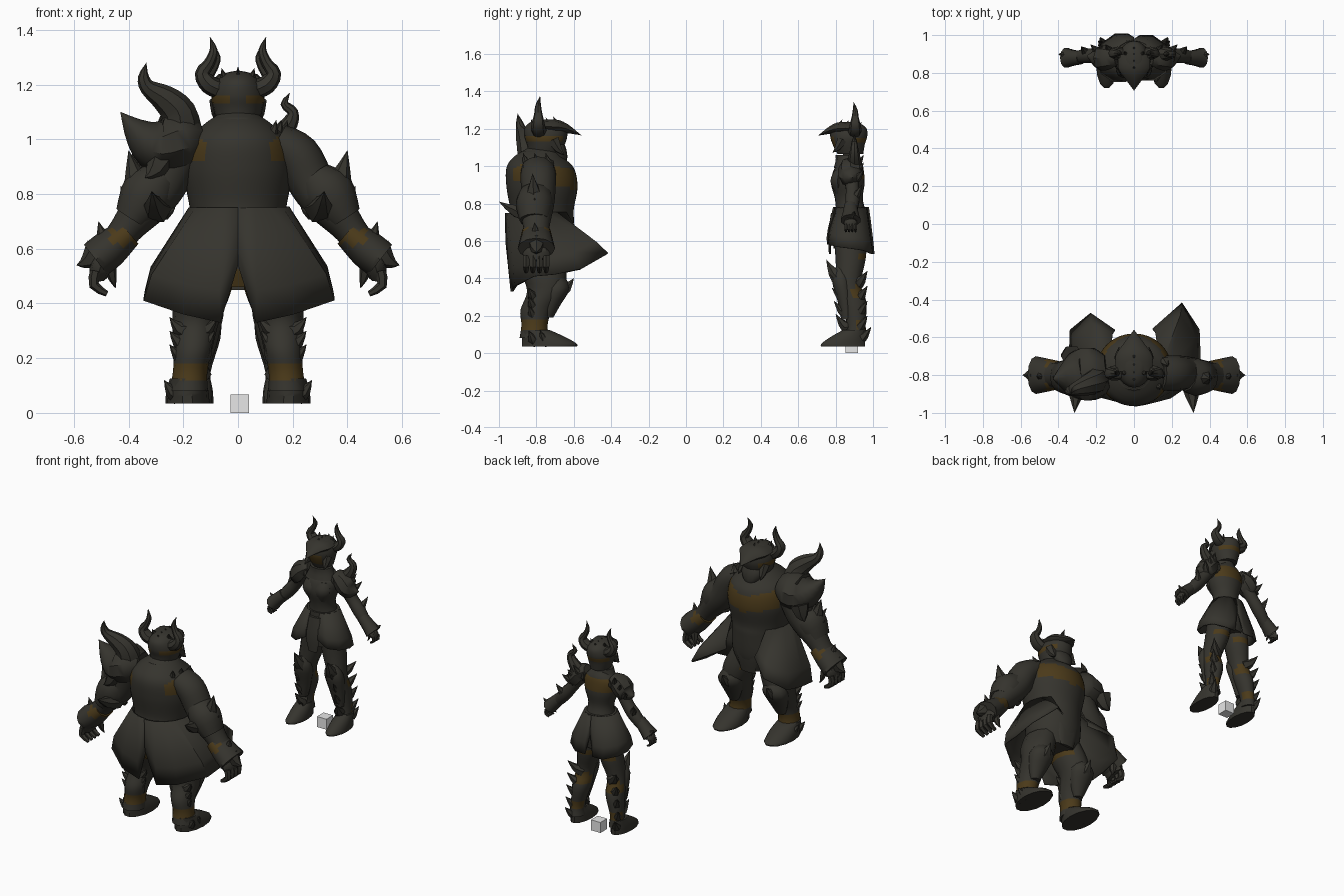
import bpy, math
from mathutils import Vector, Matrix

default = bpy.data.objects.get("Cube")
if default:
    bpy.data.objects.remove(default)


def material(name, rgb):
    mat = bpy.data.materials.new(name)
    mat.use_nodes = True
    mat.diffuse_color = (*rgb, 1)
    mat.node_tree.nodes["Principled BSDF"].inputs["Base Color"].default_value = (*rgb, 1)
    return mat


OLIVE = material("dark olive", (.036, .034, .027))
OCHRE = material("dull ochre", (.07, .042, .01))
GREY = material("light grey", (.8, .8, .8))
SIDES = (("left", 1), ("right", -1))
X, Y, Z = Vector((1, 0, 0)), Vector((0, 1, 0)), Vector((0, 0, 1))
frame = Matrix.Identity(4)
made = []


def build(name, verts, faces, paint=None):
    """Make a mesh from centimetre points in the current figure's frame."""
    mesh = bpy.data.meshes.new(name)
    mesh.from_pydata([frame @ Vector(v) for v in verts], [], faces)
    mesh.materials.append(OLIVE)
    mesh.materials.append(OCHRE)
    if paint:
        for poly in mesh.polygons:
            middle = sum((Vector(verts[i]) for i in poly.vertices), Vector()) / len(poly.vertices)
            poly.material_index = int(paint(*middle))
    obj = bpy.data.objects.new(name, mesh)
    bpy.context.collection.objects.link(obj)
    made.append(obj)
    return obj


def spline(stations, steps):
    out = []
    last = len(stations) - 1
    for i in range(last):
        p, q, r, s = (stations[min(max(k, 0), last)] for k in range(i - 1, i + 3))
        for j in range(steps):
            t = j / steps
            out.append([b + t * (c - a) / 2 + t * t * (a - 2.5 * b + 2 * c - d / 2)
                        + t ** 3 * (1.5 * (b - c) + (d - a) / 2) for a, b, c, d in zip(p, q, r, s)])
    return out + [list(stations[last])]


def loft(name, stations, side=1, sides=12, flat=False, steps=3, paint=None):
    """Skin oval rings along stations of (x, y, z, half width, half depth)."""
    path = spline([(side * s[0], *s[1:]) for s in stations], steps)
    verts, faces = [], []
    for i, (x, y, z, a, b) in enumerate(path):
        u, v = X, Y
        if not flat:
            t = (Vector(path[min(i + 1, len(path) - 1)][:3]) - Vector(path[max(i - 1, 0)][:3])).normalized()
            u = (Z if abs(t.y) > .8 else Y).cross(t).normalized()
            v = t.cross(u)
        for k in range(sides):
            w = math.tau * k / sides
            verts.append(Vector((x, y, z)) + u * max(a, .05) * math.cos(w) + v * max(b, .05) * math.sin(w))
    for i in range(len(path) - 1):
        for k in range(sides):
            n = (k + 1) % sides
            faces.append([i * sides + k, i * sides + n, (i + 1) * sides + n, (i + 1) * sides + k])
    faces.append(list(range(sides))[::-1])
    faces.append([len(verts) - sides + k for k in range(sides)])
    if flat and path[0][2] > path[-1][2]:
        faces = [f[::-1] for f in faces]
    return build(name, verts, faces, paint)


def spike(name, base, tip, radius, side=1):
    mid = [(p + q) / 2 for p, q in zip(base, tip)]
    mid[2] -= radius / 3
    loft(name, [(*base, radius, radius), (*mid, radius * .6, radius * .6), (*tip, 0, 0)],
         side, sides=6, steps=2)


def skirt(name, top, hem, side, sweep):
    """Flared coat panel from the middle of the back round to the front opening."""
    z, rx, ry = top
    rows = [[], [], []]
    for i, foot in enumerate(hem):
        w = math.radians(90 - sweep * i / (len(hem) - 1))
        head = Vector((rx * math.cos(w), ry * math.sin(w), z))
        foot = Vector(foot)
        rows[0].append(head)
        rows[1].append(head.lerp(foot, .72) + Vector((foot.x * .07, foot.y * .03, 0)))
        rows[2].append(foot)
    n = len(hem)
    verts = [(side * p.x, p.y, p.z) for row in rows for p in row]
    faces = [[r * n + i, r * n + i + 1, (r + 1) * n + i + 1, (r + 1) * n + i]
             for r in range(2) for i in range(n - 1)]
    thick = build(name, verts, faces).modifiers.new("thickness", "SOLIDIFY")
    thick.thickness = .008


def helm(who, y, z, s, paint):
    """Horned helm with a pointed visor, cheek guards and a toothed crest."""
    def at(*stations):
        return [(a * s, y + b * s, z + c * s, d * s, e * s) for a, b, c, d, e in stations]

    def point(a, b, c):
        return a * s, y + b * s, z + c * s

    loft(who + "_helm", at((0, 1, -3, 7, 8), (0, 0, 3, 9, 10), (0, 0, 8, 9.7, 11.5), (0, 0, 13, 8, 11),
                           (0, 0, 16, 5, 7), (0, 0, 17, 1, 2)), flat=True, sides=20, steps=5,
         paint=lambda px, py, pz: paint(px / s, (py - y) / s, (pz - z) / s))
    loft(who + "_visor", at((0, 3, 13, 9.5, 3.5), (0, -5, 13, 9.8, 4), (0, -11, 12, 6, 2.5), (0, -19, 8.5, 0, 0)), sides=8)
    for i in range(4):
        spike(who + "_crest_tooth", point(0, i * 4 - 7, 14), point(0, i * 4 - 4, 18.5 - i / 2), 2 * s)
    for label, side in SIDES:
        spike(f"{who}_brow_tooth_{label}", point(4, 2, 13), point(6, 5, 18), 2.5 * s, side)
        loft(f"{who}_horn_{label}", at((6, 3, 10, 3.5, 4), (10.5, 4, 12, 3.5, 4), (13, 4, 16, 2.8, 3.2),
                                       (10.5, 4, 20, 2, 2.2), (8.9, 4, 24.5, 1.5, 1.5), (10.3, 3, 29.5, 0, 0)), side, sides=8)
        spike(f"{who}_cheek_guard_{label}", point(7, -4, 6), point(8, -10, -2), 3.5 * s, side)


def hand(who, label, side, x, y, z, s):
    loft(f"{who}_palm_{label}", [(x - 3 * s, y, z + 5 * s, 3.5 * s, 5 * s), (x, y, z, 4 * s, 7 * s),
                                 (x + s, y - s, z - 4 * s, 3 * s, 6 * s)], side, sides=8)
    for i in range(4):
        q = y + (3.4 * i - 5) * s
        loft(f"{who}_finger_{label}", [(x + 2 * s, q, z - 2 * s, 1.9 * s, 1.9 * s), (x + 2.5 * s, q, z - 7 * s, 1.8 * s, 1.8 * s),
                                       (x - 2 * s, q, z - 10 * s, s, s)], side, sides=6, steps=2)
    spike(f"{who}_thumb_{label}", (x - 3 * s, y - 4 * s, z), (x - 5 * s, y - 6 * s, z - 8 * s), 2.4 * s, side)


def boot(who, label, side, x, width, toe, heel):
    y, r = (toe + heel) / 2, (heel - toe) / 2
    loft(f"{who}_boot_{label}", [(x, y, 3.5, width, r), (x, y, 5, width, r), (x, y + r / 5, 8.5, width * .95, r * .8),
                                 (x, y + r / 2, 12.5, width * .8, r * .5)], side, flat=True, sides=14)


# Heavy warrior, turned to face the slim one
frame = Matrix.Translation((0, -.78, 0)) @ Matrix.Rotation(math.pi, 4, "Z") @ Matrix.Scale(.01, 4)
loft("heavy_torso", [(0, -1, 46, 13, 13), (0, -1, 56, 17, 16), (0, -1, 70, 17, 17), (0, -1, 77, 18, 17),
                     (0, -1, 89, 20, 19), (0, 0, 99, 18.5, 18), (0, 1, 105, 13, 13), (0, -1, 110, 6, 7)],
     sides=48, flat=True, steps=7,
     paint=lambda x, y, z: (y < -7 and abs(x) < 18 and 86 + abs(x) / 6 < z < 96 + abs(x) / 4)
     or (y > 2 and (abs(x) - 16) ** 2 + (z - 96.5) ** 2 < 23) or (y > 8 and z < 53))
helm("heavy", -3, 108, 1, lambda x, y, z: y > -8 and abs(x) > 2.5 and 4.8 < z < 8.5)
loft("heavy_beard", [(0, -9, 114, 5, 3), (0, -10, 109, 7, 4), (0, -11, 104, 5, 3.5), (0, -13, 99, 0, 0)], flat=True)
loft("heavy_gorget", [(0, 1, 101, 17, 15), (0, 1, 104, 14, 13), (0, 0, 108, 9, 10)], flat=True, sides=20)
loft("heavy_loincloth", [(0, -13, 70, 8, 3), (0, -15, 58, 8, 2), (0, -14, 45, 5, 1)], flat=True)
for label, side in SIDES:
    skirt("heavy_coat_tail_" + label, (75, 18.3, 18),
          [(0, 17, 54), (6.5, 15, 33), (20, 13, 36), (34.5, 3, 41), (34.5, -8, 42), (34, -22, 45),
           (24 - side, -33.5 + side * 2.5, 53), (10, -22, 60)], side, 138)
    loft("heavy_arm_" + label, [(14, 1, 99, 7, 9), (21.5, 1, 94, 8.5, 9.5), (27, 1, 84, 8.5, 9), (33, 2, 77, 8.5, 9),
                                (41, 2, 67, 6, 7), (46, 2, 60, 6, 7)], side, steps=4)
    loft("heavy_elbow_guard_" + label, [(28, 2, 86, 7, 8.5), (33, 3, 80, 10, 10), (39, 3, 71, 6.5, 8)], side)
    spike("heavy_elbow_upper_spike_" + label, (35, 3, 80), (40, 4, 96), 7, side)
    spike("heavy_elbow_outer_spike_" + label, (36, 2, 76), (43, 3, 83), 5, side)
    spike("heavy_elbow_back_spike_" + label, (30, 4, 75), (31.5, 22, 81), 6, side)
    spike("heavy_elbow_inner_spike_" + label, (29, 0, 74), (23, 4, 75), 4, side)
    loft("heavy_cuff_" + label, [(40, 2, 66, 5.5, 7.5), (47, 2, 60, 7, 9), (52, 2, 56, 7, 10)], side, steps=5,
         paint=lambda x, y, z: 61.5 < z < 67 and abs(x) < 47)
    spike("heavy_cuff_tip_" + label, (51, 2, 60), (59, 2, 54), 5, side)
    spike("heavy_cuff_fin_" + label, (48, 2, 62), (51, 3, 70), 4, side)
    hand("heavy", label, side, 50, 2, 54, 1.05)
    loft("heavy_leg_" + label, [(9, 0, 54, 9, 12), (13, -2, 43, 10, 12), (15.5, -3, 33, 8.5, 10), (16.5, 2, 23, 7, 8.5),
                                (17.5, 3, 15, 6.3, 7), (18, 3, 8, 7, 8)], side, flat=True, steps=5,
         paint=lambda x, y, z: 12 < z < 17.5 or (z > 44 and abs(x) < 7))
    loft("heavy_knee_guard_" + label, [(15, -8, 42, 4, 4), (16, -9, 35, 8, 7), (16.5, -6, 26, 6, 5), (17, -4, 19, 3, 3)],
         side, flat=True)
    spike("heavy_knee_spike_" + label, (16, -11, 34), (16, -18, 40), 5, side)
    boot("heavy", label, side, 18.5, 8, -20, 10)
    for i in range(3):
        spike("heavy_shin_fin_" + label, (19, 3, 20 + i * 5), (25, 6, 25 + i * 5), 4, side)
        spike("heavy_shin_inner_fin_" + label, (14, 3, 20 + i * 5), (9.5 - i, 5, 25 + i * 5), 4, side)
    for i in range(2):
        spike("heavy_boot_fin_" + label, (22, 3 - i * 6, 7), (27, 6 - i * 6, 12), 4, side)
# Oversized horned shoulder guard on one arm, small barbs on the other
loft("heavy_shoulder_guard", [(14, 0, 101, 6, 9), (20, 1, 100, 11, 14), (29, 2, 98, 10.5, 14), (36, 3, 102, 6, 8), (43, 4, 110, 0, 0)], sides=10)
loft("heavy_shoulder_horn", [(21, 4, 103, 8, 8), (22, 6, 110, 6.5, 6.5), (27, 8, 115, 5, 5), (33, 10, 119, 3, 3),
                             (34.5, 11, 123, 2, 2), (33.5, 12, 128, 0, 0)], sides=8)
for i in range(3):
    spike("heavy_guard_barb", (27 + i * 3, 8 - i * 8, 95), (34 + i * 2, 12 - i * 11, 86), 6)
for i in range(3):
    spike("heavy_collar_barb", (12 + i * 2, 7 - i * 6, 101), (14 + i * 2, 9 - i * 6, 107), 3, -1)

# Slim warrior
frame = Matrix.Translation((0, .88, 0)) @ Matrix.Scale(.01, 4)
loft("slim_torso", [(0, 0, 56, 11, 9), (0, 0, 66, 13, 10), (0, 0, 76, 9, 8), (0, -1, 83, 8, 7.5), (0, -1.5, 91, 10.5, 9),
                    (0, -1, 98, 11, 8), (0, 0, 102, 8, 6), (0, 0, 106, 4, 4), (0, -1, 112, 4, 4)], sides=20, flat=True,
     steps=4, paint=lambda x, y, z: y > 0 and 93 < z < 101)
helm("slim", -1, 109, .86, lambda x, y, z: (y < -4 and abs(x) < 6 and 1 < z < 8) or (y > 2 and 4 < z < 7))
loft("slim_collar", [(0, -2, 99, 10, 7), (0, -2, 103, 8, 6), (0, -2, 106, 7, 6)], flat=True)
loft("slim_belt", [(0, 0, 75, 10, 9), (0, 0, 78, 10, 9)], sides=20, flat=True, steps=1)
loft("slim_front_flap", [(0, -9, 75, 4, 1.5), (0, -11, 63, 5, 1), (0, -11, 53, 3, .6)], flat=True)
for label, side in SIDES:
    skirt("slim_skirt_" + label, (78, 10, 9), [(0, 10, 68), (3, 12, 53), (10, 12, 53), (17, 7, 55), (19, 0, 56),
                                               (17, -8, 57), (11, -12, 58), (4, -12, 62)], side, 162)
    loft("slim_breastplate_" + label, [(4, -6, 98, 4, 2.5), (4, -7, 92, 5.5, 4), (3, -6, 85, 3, 2)], side, flat=True, sides=10)
    loft("slim_arm_" + label, [(9, 0, 99, 4, 5), (14, 0, 97, 4.5, 4.5), (20, 1, 88, 3.7, 3.7), (25, 1, 82, 4, 4),
                               (32, 0, 74, 3, 3), (36, 0, 70, 3, 3.5)], side, sides=10)
    loft("slim_shoulder_guard_" + label, [(9, 0, 102, 3, 4), (14, 0, 99, 6, 6.5), (19, 0, 94, 5.5, 6), (25, 1, 94, 0, 0)], side, sides=8)
    loft("slim_cuff_" + label, [(28, 0, 79, 3.5, 3.5), (33, 0, 74, 4, 4.5), (36, 0, 71, 4.5, 5.5)], side, sides=10)
    spike("slim_elbow_spike_" + label, (24, 1, 82), (28, 6, 90), 3.5, side)
    spike("slim_cuff_fin_" + label, (34, 1, 73), (40, 2, 76), 3, side)
    for i in range(3):
        spike("slim_shoulder_barb_" + label, (12 + i * 3, 2, 99 - i * 3), (15 + i * 4, 7, 106 - i * 4), 3, side)
    hand("slim", label, side, 36.5, 0, 70, .5)
    loft("slim_leg_" + label, [(6, 0, 62, 7, 9), (8, 0, 50, 7, 8), (11, -1, 37, 5.5, 6.5), (12, 2, 27, 5.5, 6.5),
                               (14, 3, 15, 4, 5), (14, 3, 8, 4.5, 6)], side, flat=True, steps=4,
         paint=lambda x, y, z: (y > 1 and 30 < z < 37) or (y > 2 and 12 < z < 18) or (y > 3 and 50 < z < 54))
    loft("slim_knee_guard_" + label, [(10, -5, 46, 3, 3), (11, -5, 39, 6, 5), (12, -3, 28, 5, 4), (13, -2, 18, 3, 3)], side, flat=True)
    spike("slim_knee_spike_" + label, (11, -6, 40), (12, -13, 50), 5, side)
    boot("slim", label, side, 14.5, 5.5, -16, 8)
    for i in range(4):
        spike("slim_calf_spike_" + label, (14 - i, 3, 13 + i * 8), (19 - i / 2, 9, 20 + i * 8), 4, side)
        spike("slim_shin_spike_" + label, (13 - i / 2, -2, 14 + i * 7), (15 - i / 2, -8 - i, 21 + i * 7), 3.5, side)
    spike("slim_heel_spike_" + label, (15, 5, 8), (18, 11, 14), 3.5, side)
loft("slim_shoulder_horn", [(15, 2, 101, 4, 4), (19, 2, 106, 3, 3), (20, 2, 110, 2, 2), (17, 2, 113, 1.5, 1.5), (19, 2, 117, 0, 0)], sides=8)

# Small plain block standing between the slim warrior's feet
bpy.ops.mesh.primitive_cube_add(size=.068, location=(.007, .886, .034))
bpy.context.object.name = "small_block"
bpy.context.object.data.materials.append(GREY)

# Smooth armour with crisp edges
bpy.ops.object.select_all(action="DESELECT")
for obj in made:
    obj.select_set(True)
bpy.context.view_layer.objects.active = made[0]
bpy.ops.object.shade_smooth_by_angle(angle=math.radians(40))
